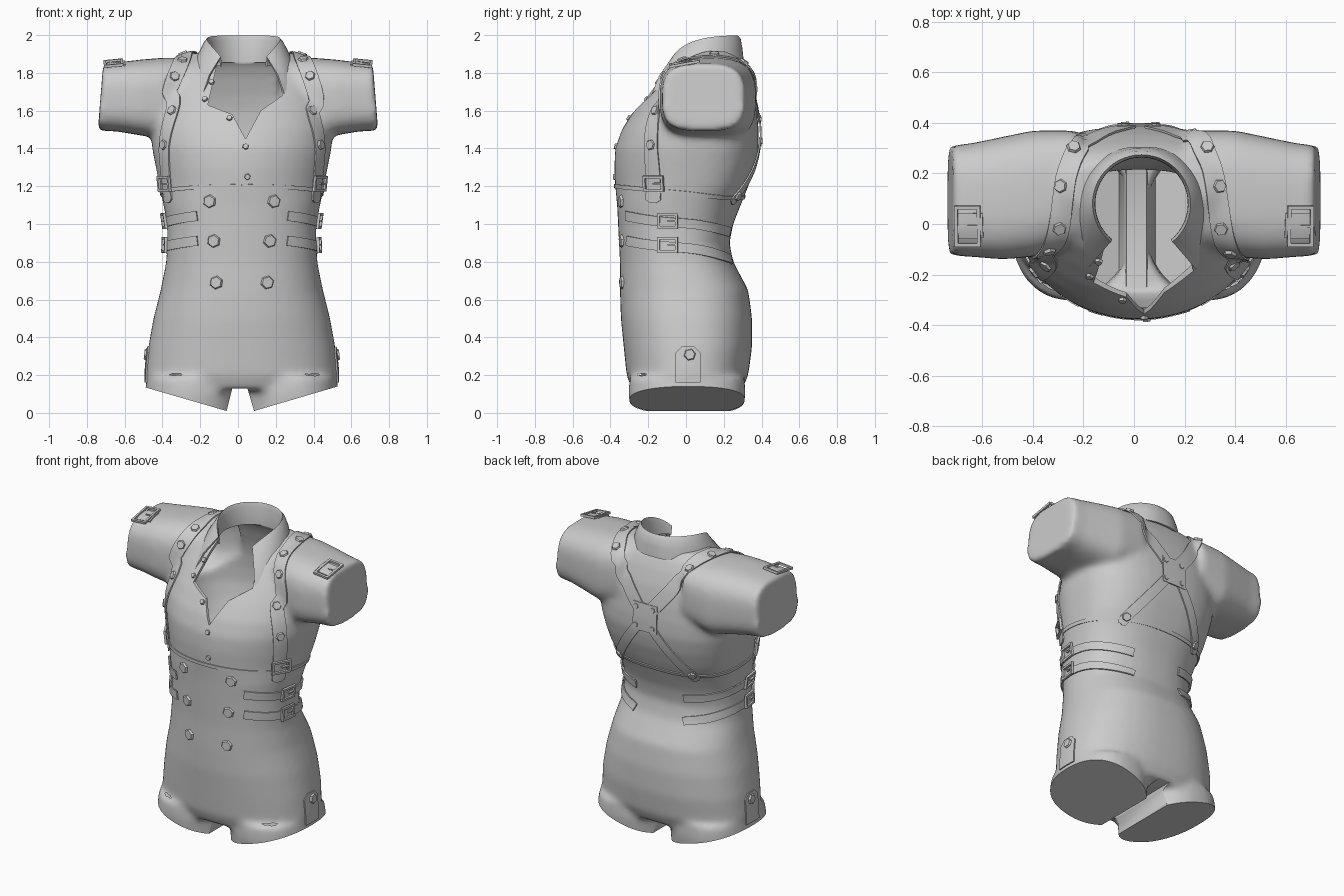
import bpy, bmesh, math
from mathutils import Vector, Matrix
from mathutils.bvhtree import BVHTree

if "Cube" in bpy.data.objects:
    bpy.data.objects.remove(bpy.data.objects["Cube"], do_unlink=True)

grey = bpy.data.materials.new("plain_grey")
grey.use_nodes = True
grey.diffuse_color = (0.6, 0.6, 0.6, 1)
grey.node_tree.nodes["Principled BSDF"].inputs["Base Color"].default_value = (0.6, 0.6, 0.6, 1)
CX = 0.02


def make(name, bm):
    bmesh.ops.recalc_face_normals(bm, faces=bm.faces[:])
    me = bpy.data.meshes.new(name)
    bm.to_mesh(me)
    bm.free()
    me.materials.append(grey)
    ob = bpy.data.objects.new(name, me)
    bpy.context.scene.collection.objects.link(ob)
    return ob


def activate(ob):
    bpy.ops.object.select_all(action='DESELECT')
    ob.select_set(True)
    bpy.context.view_layer.objects.active = ob


def smooth(ob, degrees=40):
    activate(ob)
    bpy.ops.object.shade_smooth_by_angle(angle=math.radians(degrees))


def apply(ob, kind, **settings):
    activate(ob)
    mod = ob.modifiers.new("mod", kind)
    for key, value in settings.items():
        setattr(mod, key, value)
    bpy.ops.object.modifier_apply(modifier=mod.name)


def skin(bm, rings):
    rows = [[bm.verts.new(p) for p in ring] for ring in rings]
    n = len(rows[0])
    for a, b in zip(rows, rows[1:]):
        for i in range(n):
            bm.faces.new((a[i], a[(i + 1) % n], b[(i + 1) % n], b[i]))
    bm.faces.new(rows[0])
    bm.faces.new(rows[-1])


def oval(hu, v0, v1, low_power, high_power, n=48):
    # Superellipse outline with its own roundness on each half
    pts = []
    for i in range(n):
        c, s = math.cos(math.tau * i / n), math.sin(math.tau * i / n)
        power = low_power if s < 0 else high_power
        u = math.copysign(abs(c) ** (2 / power), c) * hu
        v = math.copysign(abs(s) ** (2 / power), s) * (v1 - v0) / 2
        pts.append((u, v + (v0 + v1) / 2))
    return pts


def upright(bm, sections, cx, inset=0.0):
    rings = []
    for z, w, f, b in sections:
        front, back = (2.0, 2.7) if z > 1.15 else (2.2, 2.4)
        z += inset * ((z < .3) - (z > 1.6))
        rings.append([(cx + u, v, z) for u, v in oval(w - inset, f + inset, b - inset, front, back)])
    skin(bm, rings)


# Torso sections: height, half-width, front, back
torso = [(.12, .48, -.285, .295), (.2, .51, -.315, .33), (.35, .495, -.33, .35), (.5, .468, -.345, .35),
         (.65, .43, -.35, .33), (.8, .40, -.35, .25), (.9, .395, -.355, .23),
         (1.0, .395, -.36, .25), (1.1, .415, -.365, .29), (1.2, .435, -.375, .33),
         (1.3, .455, -.38, .365), (1.4, .475, -.375, .385), (1.5, .48, -.34, .385),
         (1.6, .47, -.28, .375), (1.7, .46, -.205, .355), (1.8, .43, -.125, .32),
         (1.86, .38, -.05, .29), (1.905, .28, .03, .25)]
leg = [(-.1, .25, -.28, .29), (.1, .252, -.305, .315), (.19, .24, -.3, .31)]
# Sleeve sections: distance out, front, back, bottom, top
sleeve = [(.22, -.08, .37, 1.5, 1.88), (.4, -.13, .37, 1.45, 1.88), (.52, -.14, .345, 1.47, 1.87),
          (.64, -.13, .32, 1.49, 1.855), (.728, -.125, .31, 1.495, 1.85)]


def fused(name, inset):
    # Torso, legs and sleeves merged into one skin
    bm = bmesh.new()
    upright(bm, torso, CX, inset)
    for s in (-1, 1):
        upright(bm, leg, CX + s * .262, inset)
        skin(bm, [[(s * (x - (x > .7) * (inset + (v - 1.67) * .08)), u + (f + b) / 2, v)
                   for u, v in oval((b - f) / 2 - inset, z0 + inset, z1 - inset, 3.4, 2.9)]
                  for x, f, b, z0, z1 in sleeve])
    ob = make(name, bm)
    apply(ob, 'REMESH', mode='VOXEL', voxel_size=0.017)
    apply(ob, 'SMOOTH', factor=0.5, iterations=12)
    return ob


def cut(target, cutter):
    cutter.hide_render = True
    apply(target, 'BOOLEAN', operation='DIFFERENCE', solver='EXACT', object=cutter)
    bpy.data.objects.remove(cutter, do_unlink=True)


def prism(outline, y0, y1):
    bm = bmesh.new()
    skin(bm, [[(x, y, z) for x, z in outline] for y in (y0, y1)])
    return make("cutter", bm)


def hem(raised):
    # Slanted leg hems with a notch between them
    return prism([(x, z + raised) for x, z in (
        (-.8, .225), (-.06, .01), (-.03, .13), (.05, .13), (.085, .01), (.8, .22),
        (.8, -.3), (-.8, -.3))], -.7, .7)


# Body: hollow, with neck and open front
body = fused("body_suit", 0)
bm = bmesh.new()
bm.from_mesh(body.data)
tree = BVHTree.FromBMesh(bm)
bm.free()
cavity = fused("cutter_cavity", .018)
cut(cavity, hem(.015))
cut(body, cavity)
cut(body, hem(0))
bm = bmesh.new()
skin(bm, [[(.03 + u, v, z) for u, v in oval(.19, -.1, .265, 2, 2)] for z in (1.75, 2.1)])
cut(body, make("cutter", bm))
cut(body, prism([(-.13, 2.1), (-.11, 1.85), (-.16, 1.63), (-.03, 1.58), (.04, 1.45),
                 (.12, 1.6), (.235, 1.68), (.2, 1.85), (.2, 2.1)], -.6, .08))
smooth(body)


def ribbon(bm, guide, width, lift=.008, tip=False, steps=6):
    # Band laid on the body along guide points
    guide = [Vector(p) for p in guide]
    line = [a.lerp(b, i / steps) for a, b in zip(guide, guide[1:]) for i in range(steps)] + [guide[-1]]
    for _ in range(6):
        line = line[:1] + [(a + b * 2 + c) / 4 for a, b, c in zip(line, line[1:], line[2:])] + line[-1:]
    hits = [tree.find_nearest(p) for p in line]
    rows = []
    for i, (p, n, _, _) in enumerate(hits):
        along = hits[min(i + 1, len(hits) - 1)][0] - hits[max(i - 1, 0)][0]
        side = along.cross(n).normalized()
        w = width * (.25 if tip and i == len(hits) - 1 else .5)
        row = []
        for j in (-1, -.5, 0, .5, 1):
            q, m, _, _ = tree.find_nearest(p + side * w * j)
            row.append(bm.verts.new(q + m * lift))
        rows.append(row)
    for a, b in zip(rows, rows[1:]):
        for j in range(4):
            bm.faces.new((a[j], a[j + 1], b[j + 1], b[j]))


def seat(point, up=(0, 0, 1), lift=.0):
    # Frame standing on the body: z outward, y along up
    p, n, _, _ = tree.find_nearest(Vector(point))
    x = Vector(up).cross(n).normalized()
    y = n.cross(x)
    m = Matrix((x, y, n)).transposed().to_4x4()
    m.translation = p + n * lift
    return m


def stud(bm, point, radius, lift=.004):
    bmesh.ops.create_cone(bm, cap_ends=True, segments=6, radius1=radius, radius2=radius * .8,
                          depth=.014, matrix=seat(point, (.2, .3, 1), lift))


def buckle(bm, point, w, h, up=(0, 0, 1), bar=.014, lift=.018):
    frame = seat(point, up, lift)
    for x, y, sx, sy in ((-w / 2, 0, bar, h + bar), (w / 2, 0, bar, h + bar), (0, -h / 2, w, bar),
                         (0, h / 2, w, bar), (w / 4, 0, w / 2, bar * .6)):
        bmesh.ops.create_cube(bm, size=1, matrix=frame @ Matrix.Translation((x, y, 0))
                              @ Matrix.Diagonal((sx, sy, .014, 1)))


def bands(name, bm, thick=.008):
    ob = make(name, bm)
    apply(ob, 'SOLIDIFY', thickness=thick, offset=0)
    smooth(ob)


# Harness, belts, tabs, studs and buckles, on each side
for s, tag in ((1, "left"), (-1, "right")):
    def at(x, y, z):
        return (CX + .005 + s * x, y, z)

    bm = bmesh.new()
    ribbon(bm, [at(*p) for p in ((.05, .38, 1.56), (.15, .38, 1.68), (.24, .32, 1.82), (.3, .15, 1.9),
                                 (.32, -.02, 1.87), (.355, -.13, 1.79), (.4, -.2, 1.62),
                                 (.43, -.2, 1.42), (.43, -.19, 1.2), (.42, -.19, 1.11))], .085, tip=True)
    ribbon(bm, [at(*p) for p in ((.05, .38, 1.44), (.15, .36, 1.31), (.25, .28, 1.17),
                                 (.28, .24, 1.11))], .06, tip=True)
    bands(tag + "_harness_strap", bm)

    bm = bmesh.new()
    for dz in (0, -.13):
        ribbon(bm, [at(x, y, z + dz) for x, y, z in (
            (.26, -.36, 1.04), (.34, -.28, 1.03), (.4, -.1, 1.01), (.4, .05, 1.0),
            (.32, .2, .97), (.18, .27, .95))], .052, lift=.01)
    bands(tag + "_waist_belts", bm)

    bm = bmesh.new()
    ribbon(bm, [at(.5, .01, .16), at(.49, .01, .35)], .13, lift=.005, tip=True)
    bands(tag + "_hip_tab", bm)
    bm = bmesh.new()
    ribbon(bm, [(s * .6, -.01, 1.87), (s * .7, -.01, 1.855)], .1, lift=.004)
    bands(tag + "_shoulder_tab", bm)

    bm = bmesh.new()
    for p in ((.265, .3, 1.85), (.315, .15, 1.9), (.32, -.02, 1.87), (.355, -.13, 1.79),
              (.4, -.2, 1.62), (.43, -.2, 1.42), (.06, .4, 1.56), (.06, .4, 1.44), (.26, .27, 1.15)):
        stud(bm, at(*p), .03 if abs(p[0]) > .1 else .02, .014)
    stud(bm, at(.52, .02, .31), .034, .012)
    make(tag + "_studs", bm)

    bm = bmesh.new()
    for z in (1.015, .89):
        buckle(bm, at(.42, -.1, z), .095, .07)
    buckle(bm, at(.44, -.19, 1.21), .11, .07)
    buckle(bm, (s * .66, -.01, 1.86), .09, .15, up=(0, 1, 0), lift=.006)
    make(tag + "_buckles", bm)

# Back patch joining the harness
bm = bmesh.new()
ribbon(bm, [(CX, .4, 1.59), (CX, .4, 1.41)], .17, lift=.012)
bands("harness_back_patch", bm)

# Upper edge of the waist panel
bm = bmesh.new()
ribbon(bm, [(CX + .43 * math.sin(a), -.02 - .36 * math.cos(a), 1.165 + .035 * math.cos(a))
            for a in (math.tau * i / 24 for i in range(25))], .022, lift=.004)
bands("waist_panel_edge", bm, .006)

# Front buttons: double row below, small ones on the placket
bm = bmesh.new()
buttons = [(CX + s * x, z, .038) for x, z in ((.17, 1.12), (.148, .91), (.135, .69)) for s in (-1, 1)]
buttons += [(x, z, .018) for x, z in ((.04, 1.41), (.05, 1.25), (-.045, 1.56), (-.175, 1.66), (-.14, 1.75))]
for x, z, radius in buttons:
    stud(bm, tree.ray_cast(Vector((x, -1, z)), Vector((0, 1, 0)))[0], radius)
make("front_buttons", bm)

# Folded collar, open at the front
bm = bmesh.new()
rows = []
for i in range(41):
    a = -2.45 + 4.9 * i / 40
    f = (abs(a) / 2.45) ** 4
    top = 1.993 - .11 * f
    out = .22 + .02 * abs(math.sin(a)) + .1 * f
    low = 1.86 - .17 * f
    profile = ((.188, 1.855 - .02 * f), (.189, top - .025), (.195, top), (.205, top - .015),
               (.6 * out + .082, (top + low) / 2), (out, low))
    rows.append([bm.verts.new((.03 + r * math.sin(a), .08 + r * math.cos(a), z)) for r, z in profile])
for a, b in zip(rows, rows[1:]):
    for j in range(5):
        bm.faces.new((a[j], a[j + 1], b[j + 1], b[j]))
collar = make("collar", bm)
apply(collar, 'SOLIDIFY', thickness=.01, offset=0)
smooth(collar, 60)
